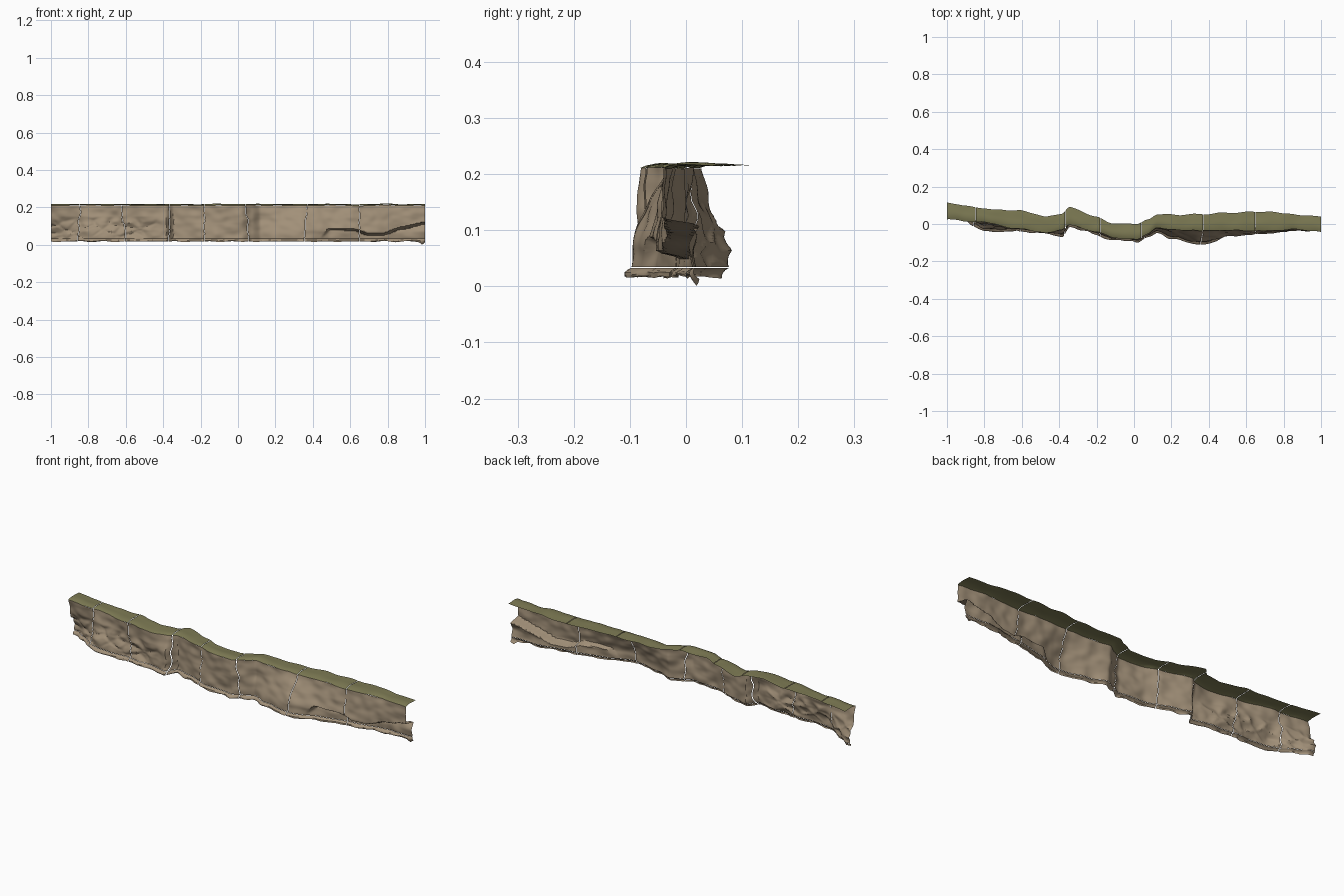
import bpy, bmesh, math
from mathutils import Vector, noise

if "Cube" in bpy.data.objects:
    bpy.data.objects.remove(bpy.data.objects["Cube"])

# Plan stations: x, turf back y, turf front y, face y at mid height, low, foot
KEYS = [
    (-1.00, .115, .030, .042, .068, .060), (-.90, .098, .020, .028, .030, .010),
    (-.80, .082, .006, -.005, -.025, -.045), (-.60, .070, -.025, -.020, -.025, -.040),
    (-.47, .040, -.042, -.042, -.038, -.055), (-.385, .055, -.030, -.048, -.060, -.075),
    (-.345, .092, -.002, .000, -.005, -.018), (-.20, .038, -.042, -.042, -.044, -.055),
    (-.12, .003, -.068, -.069, -.070, -.080), (.02, .000, -.080, -.087, -.080, -.092),
    (.075, .025, -.050, -.058, -.055, -.068), (.12, .052, -.022, -.027, -.032, -.045),
    (.22, .050, -.028, -.050, -.065, -.080), (.34, .052, -.032, -.075, -.095, -.108),
    (.50, .060, -.032, -.052, -.075, -.082), (.70, .067, -.032, -.045, -.052, -.052),
    (.85, .052, -.027, -.033, -.036, -.036), (1.00, .040, -.040, -.042, -.045, -.045)]
# Lower edge of the overhang on the right, with the depth of the undercut
OVERHANG = [(.44, .04, .0), (.49, .088, .025), (.62, .085, .040), (.70, .060, .045),
            (.77, .060, .050), (.88, .095, .060), (1.0, .12, .070)]
CRACKS = [-1, -.85, -.61, -.37, -.18, .05, .36, .65, 1]
GAP = .0012


def lookup(table, x, col):
    """Softly eased interpolation of one table column."""
    x = min(max(x, table[0][0]), table[-1][0])
    for a, b in zip(table, table[1:]):
        if x <= b[0]:
            t = (x - a[0]) / (b[0] - a[0])
            t = .5 * t + .5 * t * t * (3 - 2 * t)
            return a[col] + (b[col] - a[col]) * t


def bumps(x, z, seed, scale):
    return noise.noise(Vector((x * scale, z * scale * 1.4, seed)))


def chips(x, z, scale):
    d = noise.voronoi(Vector((x * scale, z * scale * 1.6, 4.0)))[0]
    return d[1] - d[0]


def top_z(x):
    return .210 + .004 * bumps(x, 0, 3, 7)


def face_point(x, z):
    prof = [(.02, lookup(KEYS, x, 5) + .010), (.07, lookup(KEYS, x, 4)),
            (.135, lookup(KEYS, x, 3)), (.21, lookup(KEYS, x, 2))]
    y = lookup(prof, z, 1)
    y += .009 * bumps(x, z, 1, 7) + .006 * bumps(x, z, 2, 19)
    # rough broken blocks on the left third
    rough = min(max((-.38 - x) / .12, 0), 1) * min(max((.15 - z) / .03, 0), 1)
    y += rough * (.010 - .028 * min(chips(x, z, 11), .6))
    # lower rock set back under the overhang
    if x > .44:
        h = lookup(OVERHANG, x, 1)
        if z < h:
            t = min(1, z / h)
            y += lookup(OVERHANG, x, 2) * min(1, (h - z) / .010) * (1 - .25 * math.sin(math.pi * t))
    return Vector((x, y, z))


def material(name, col):
    m = bpy.data.materials.new(name)
    m.diffuse_color = (*col, 1)
    m.use_nodes = True
    m.node_tree.nodes["Principled BSDF"].inputs["Base Color"].default_value = m.diffuse_color
    return m


def sheet(name, x0, x1, rows, func, mat, step=.008):
    """Grid sheet: func(s, r) with s across 0..1 and r up 0..1."""
    cols = max(2, round((x1 - x0) / step))
    bm = bmesh.new()
    g = [[bm.verts.new(func(i / cols, j / rows)) for j in range(rows + 1)] for i in range(cols + 1)]
    for i in range(cols):
        for j in range(rows):
            bm.faces.new((g[i][j], g[i + 1][j], g[i + 1][j + 1], g[i][j + 1]))
    me = bpy.data.meshes.new(name)
    bm.to_mesh(me)
    bm.free()
    ob = bpy.data.objects.new(name, me)
    bpy.context.collection.objects.link(ob)
    me.materials.append(mat)
    bpy.context.view_layer.objects.active = ob
    ob.select_set(True)
    bpy.ops.object.shade_smooth_by_angle(angle=math.radians(35))
    ob.select_set(False)


def crack_x(k, z):
    """Wandering crack line; the outer ends stay straight."""
    if k in (0, len(CRACKS) - 1):
        return CRACKS[k]
    return CRACKS[k] + .12 * (z - .11) * math.sin(k * 2.3) + .012 * bumps(k * 1.7, z, 5, 14)


rock = material("rock", (.36, .28, .19))
turf = material("turf", (.21, .2, .09))
bpy.ops.object.select_all(action='DESELECT')

for k in range(len(CRACKS) - 1):
    def across(s, z):
        a = crack_x(k, z) + (GAP if k else 0)
        b = crack_x(k + 1, z) - (GAP if k < len(CRACKS) - 2 else 0)
        return a + (b - a) * s

    # Cliff face panel
    def face(s, r):
        z = .034 + r * .175
        x = across(s, z)
        p = face_point(x, z)
        p.z += (top_z(x) - .209) * r
        return p
    sheet(f"cliff_face_{k}", CRACKS[k], CRACKS[k + 1], 36, face, rock)

    # Flared ragged foot under the panel
    def foot(s, r):
        x = across(s, .034)
        p = face_point(x, .034)
        low = .017 + .006 * bumps(x, 0, 8, 16)
        low -= low * max(0, 1 - abs(x - .985) / .02)
        p.z = low + (.033 - low) * r
        p.y += (1 - r) * (-.012 + .006 * bumps(x, r * .05, 9, 25)) - .006 * math.sin(r * math.pi)
        if x > .9:
            p.y += .02 * (x - .9) / .1 * (1 - r)
        return p
    sheet(f"cliff_foot_{k}", CRACKS[k], CRACKS[k + 1], 4, foot, rock)

    # Grassy top strip with a lip rolled over the front edge
    def grass(s, r):
        x = across(s, .21)
        y0 = face_point(x, .207).y - .002
        y1 = lookup(KEYS, x, 1) + .006 * bumps(x, 0, 6, 14)
        z = top_z(x) + .001 + .008 * min(1, r / .35) ** .6 - .003 * r + .003 * bumps(x, r * .1, 7, 12)
        return Vector((x, y0 + (y1 - y0) * r, z))
    sheet(f"grass_top_{k}", CRACKS[k], CRACKS[k + 1], 8, grass, turf)
